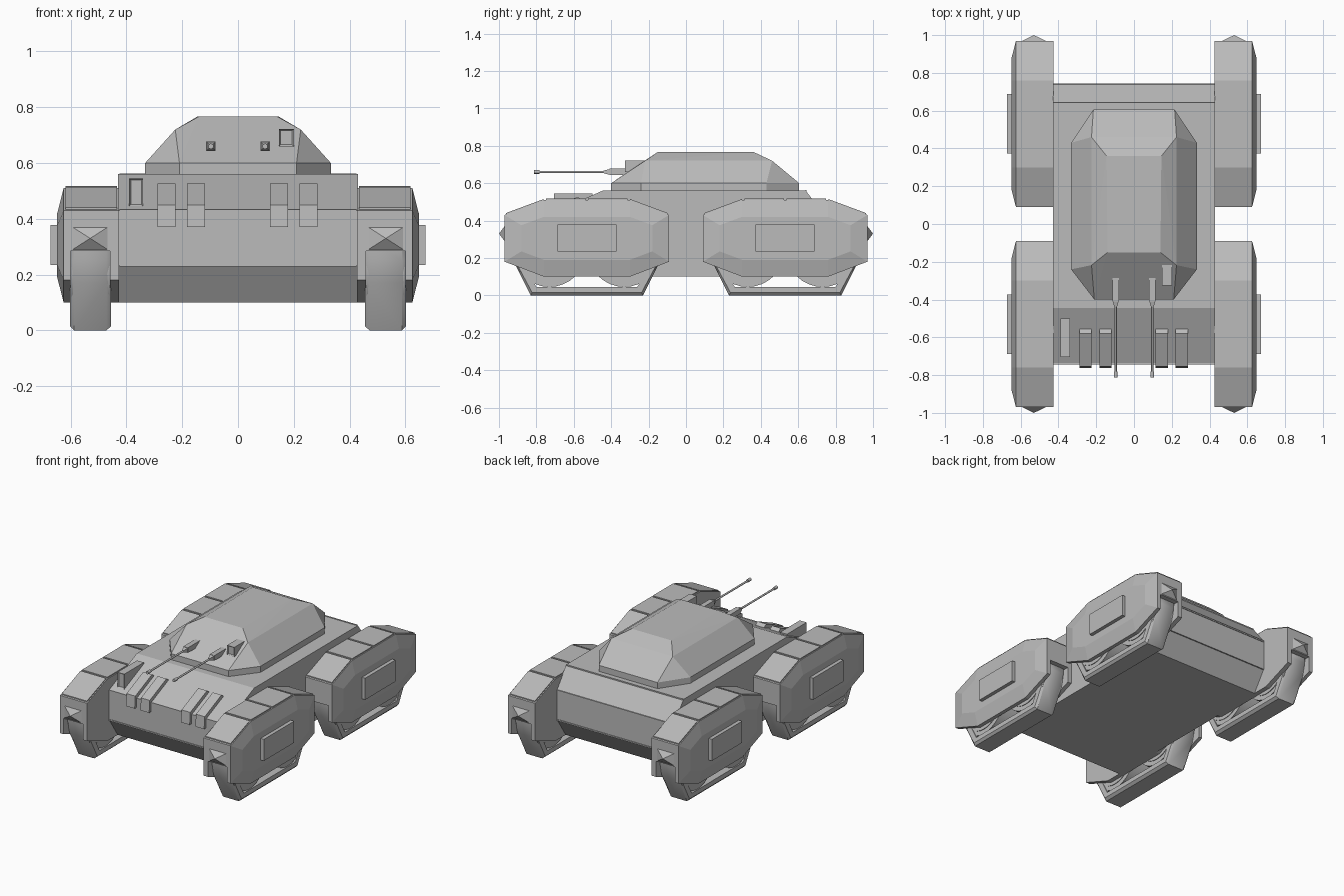
import bpy, bmesh, math
from mathutils import Vector

if "Cube" in bpy.data.objects:
    bpy.data.objects.remove(bpy.data.objects["Cube"])

GREY = bpy.data.materials.new("armour_grey")
GREY.diffuse_color = (0.5, 0.5, 0.5, 1)
GREY.use_nodes = True
GREY.node_tree.nodes["Principled BSDF"].inputs["Base Color"].default_value = GREY.diffuse_color


def finish(name, bm, smooth=None):
    bmesh.ops.recalc_face_normals(bm, faces=bm.faces)
    mesh = bpy.data.meshes.new(name)
    bm.to_mesh(mesh)
    bm.free()
    mesh.materials.append(GREY)
    ob = bpy.data.objects.new(name, mesh)
    bpy.context.collection.objects.link(ob)
    if smooth:
        bpy.ops.object.select_all(action='DESELECT')
        ob.select_set(True)
        bpy.context.view_layer.objects.active = ob
        bpy.ops.object.shade_smooth_by_angle(angle=math.radians(smooth))
    return ob


def loft(name, rings, smooth=None):
    """Join matching closed rings of points and cap both ends."""
    bm = bmesh.new()
    vs = [[bm.verts.new(p) for p in r] for r in rings]
    n = len(vs[0])
    for a, b in zip(vs, vs[1:]):
        for i in range(n):
            bm.faces.new((a[i], a[(i + 1) % n], b[(i + 1) % n], b[i]))
    bm.faces.new(vs[0])
    bm.faces.new(vs[-1])
    return finish(name, bm, smooth)


def prism(name, yz, x0, x1):
    """Side profile (y, z) extruded from x0 to x1."""
    return loft(name, [[(x, y, z) for y, z in yz] for x in (x0, x1)])


def hull_of(name, points):
    bm = bmesh.new()
    for p in points:
        bm.verts.new(p)
    bmesh.ops.convex_hull(bm, input=bm.verts)
    bmesh.ops.dissolve_limit(bm, angle_limit=0.01, verts=bm.verts, edges=bm.edges)
    return finish(name, bm)


def box(name, x0, x1, y0, y1, z0, z1, inset=0):
    """Box, with an optional recessed panel in its front face."""
    bm = bmesh.new()
    bmesh.ops.create_cube(bm, size=1)
    for v in bm.verts:
        v.co = Vector(((x0 + x1) / 2 + v.co.x * (x1 - x0),
                       (y0 + y1) / 2 + v.co.y * (y1 - y0),
                       (z0 + z1) / 2 + v.co.z * (z1 - z0)))
    if inset:
        bm.normal_update()
        front = [f for f in bm.faces if f.normal.y < -0.9]
        bmesh.ops.inset_region(bm, faces=front, thickness=inset, depth=0)
        bmesh.ops.translate(bm, vec=(0, inset, 0), verts=front[0].verts)
    return finish(name, bm)


def cylinder(name, centre, radius, length, axis, sides, smooth=40):
    bm = bmesh.new()
    bmesh.ops.create_cone(bm, cap_ends=True, segments=sides, radius1=radius,
                          radius2=radius, depth=length)
    rot = Vector(axis).to_track_quat('Z', 'Y').to_matrix().to_4x4()
    bmesh.ops.transform(bm, matrix=rot, verts=bm.verts)
    bmesh.ops.translate(bm, vec=centre, verts=bm.verts)
    return finish(name, bm, smooth)


# Hull with sloped front plate and undercut lower plates
prism("hull", [(-0.74, 0.43), (-0.445, 0.56), (0.64, 0.56), (0.74, 0.43),
               (0.74, 0.235), (0.65, 0.1), (-0.65, 0.1), (-0.74, 0.235)], -0.43, 0.43)

# Thin seam strips along the hull plate joints
for y, z in ((-0.74, 0.43), (-0.74, 0.235), (0.74, 0.43), (0.74, 0.235), (0.64, 0.56)):
    box("hull_seam", -0.425, 0.425, y - 0.004, y + 0.004, z - 0.006, z + 0.003)

# Faceted turret
turret = []
for x in (-1, 1):
    for z in (0.55, 0.6):
        turret += [(x * 0.21, -0.4, z), (x * 0.333, -0.24, z),
                   (x * 0.333, 0.43, z), (x * 0.215, 0.605, z)]
    turret += [(x * 0.225, -0.218, 0.72), (x * 0.225, 0.46, 0.72),
               (x * 0.14, -0.15, 0.767), (x * 0.145, 0.36, 0.767)]
hull_of("turret", turret)

# Twin guns
for x in (-0.097, 0.097):
    box("gun_mount", x - 0.017, x + 0.017, -0.41, -0.27, 0.643, 0.677)
    hull_of("gun_collar", [(x + a * r, y, 0.66 + b * r) for a in (-1, 1) for b in (-1, 1)
                           for y, r in ((-0.41, 0.015), (-0.44, 0.007))])
    cylinder("gun_barrel", (x, -0.60, 0.66), 0.006, 0.38, (0, 1, 0), 10)
    cylinder("gun_muzzle", (x, -0.797, 0.66), 0.010, 0.03, (0, 1, 0), 10)

# Sight on the turret and periscope on the front plate
box("turret_sight", 0.147, 0.2, -0.325, -0.2, 0.66, 0.722, 0.008)
box("front_periscope", -0.39, -0.34, -0.705, -0.5, 0.445, 0.545, 0.008)

# Spare plates hooked over the front edge
for x in (-0.256, -0.15, 0.147, 0.253):
    prism("front_hook_plate", [(-0.555, 0.509), (-0.58, 0.527), (-0.755, 0.45), (-0.762, 0.37),
                               (-0.735, 0.37), (-0.735, 0.43)], x - 0.032, x + 0.032)


def octagon(a, b, c, d, mid=0.305):
    """Symmetric pod outline: a/b half lengths, c/d half heights at b/a."""
    return [(-a, mid - d), (-a, mid + d), (-b, mid + c), (b, mid + c),
            (a, mid + d), (a, mid - d), (b, mid - c), (-b, mid - c)]


# Four track pods
for sx in (-1, 1):
    for sy in (-1, 1):
        cy = sy * 0.53

        def place(pts):
            return [(cy + y, z) for y, z in pts]

        # Armoured side skirts, bevelled on the outside
        outer = place(octagon(0.44, 0.23, 0.205, 0.125))
        face = place(octagon(0.35, 0.23, 0.115, 0.07))
        loft("pod_outer_skirt", [[(sx * x, y, z) for y, z in ring] for x, ring in
                                 ((0.6, outer), (0.625, outer), (0.648, face))])
        prism("pod_inner_skirt", outer, sx * 0.427, sx * 0.458)
        # Roof and end plates above the track opening
        prism("pod_roof", place([(-0.44, 0.284), (-0.44, 0.43), (-0.23, 0.51), (0.23, 0.51),
                                 (0.44, 0.43), (0.44, 0.284)]), sx * 0.45, sx * 0.605)
        # Raised roof panels
        top = [(-0.438, 0.431), (-0.225, 0.51), (0.0, 0.51), (0.225, 0.51), (0.438, 0.431)]
        for (y0, z0), (y1, z1) in zip(top, top[1:]):
            g0, g1 = 0.03, 0.97
            p = [(y0 + (y1 - y0) * g, z0 + (z1 - z0) * g) for g in (g0, g1)]
            prism("pod_roof_panel", place([p[0], p[1], (p[1][0], p[1][1] + 0.007),
                                           (p[0][0], p[0][1] + 0.007)]),
                  sx * 0.434, sx * 0.619)
        # Hatch on the outer face
        xs = sorted((sx * 0.63, sx * 0.672))
        box("pod_side_hatch", *xs, cy - 0.158, cy + 0.158, 0.235, 0.378)
        # Pointed towing boss at the far end
        hull_of("pod_end_boss", [(sx * x, sy * 0.965, z) for x in (0.458, 0.602)
                                 for z in (0.284, 0.376)] + [(sx * 0.53, sy, 0.33)])
        # Track belt: closed band with rounded shoulders
        path = [(-0.41, 0.32), (-0.405, 0.25), (-0.385, 0.17), (-0.30, 0.0), (0.30, 0.0),
                (0.385, 0.17), (0.405, 0.25), (0.41, 0.32)]
        inner = [(y * 0.90, 0.045 + z * 0.86) for y, z in path]
        chamfer = [(y * 0.975, max(z, 0.015)) for y, z in path]
        bm = bmesh.new()
        rings = [[bm.verts.new((sx * x, cy + y, z)) for y, z in pts] for x, pts in
                 ((0.455, inner), (0.455, chamfer), (0.472, path),
                  (0.588, path), (0.602, chamfer), (0.602, inner))]
        for a, b in zip(rings, rings[1:] + rings[:1]):
            for i in range(len(path) - 1):
                bm.faces.new((a[i], a[i + 1], b[i + 1], b[i]))
        finish("track_belt", bm, 35)
        # Road wheels
        for dy in (-0.2, 0.2):
            cylinder("road_wheel", (sx * 0.5285, cy + dy, 0.24), 0.195, 0.135, (1, 0, 0), 32)
            cylinder("wheel_hub", (sx * 0.5285, cy + dy, 0.24), 0.165, 0.143, (1, 0, 0), 32)
